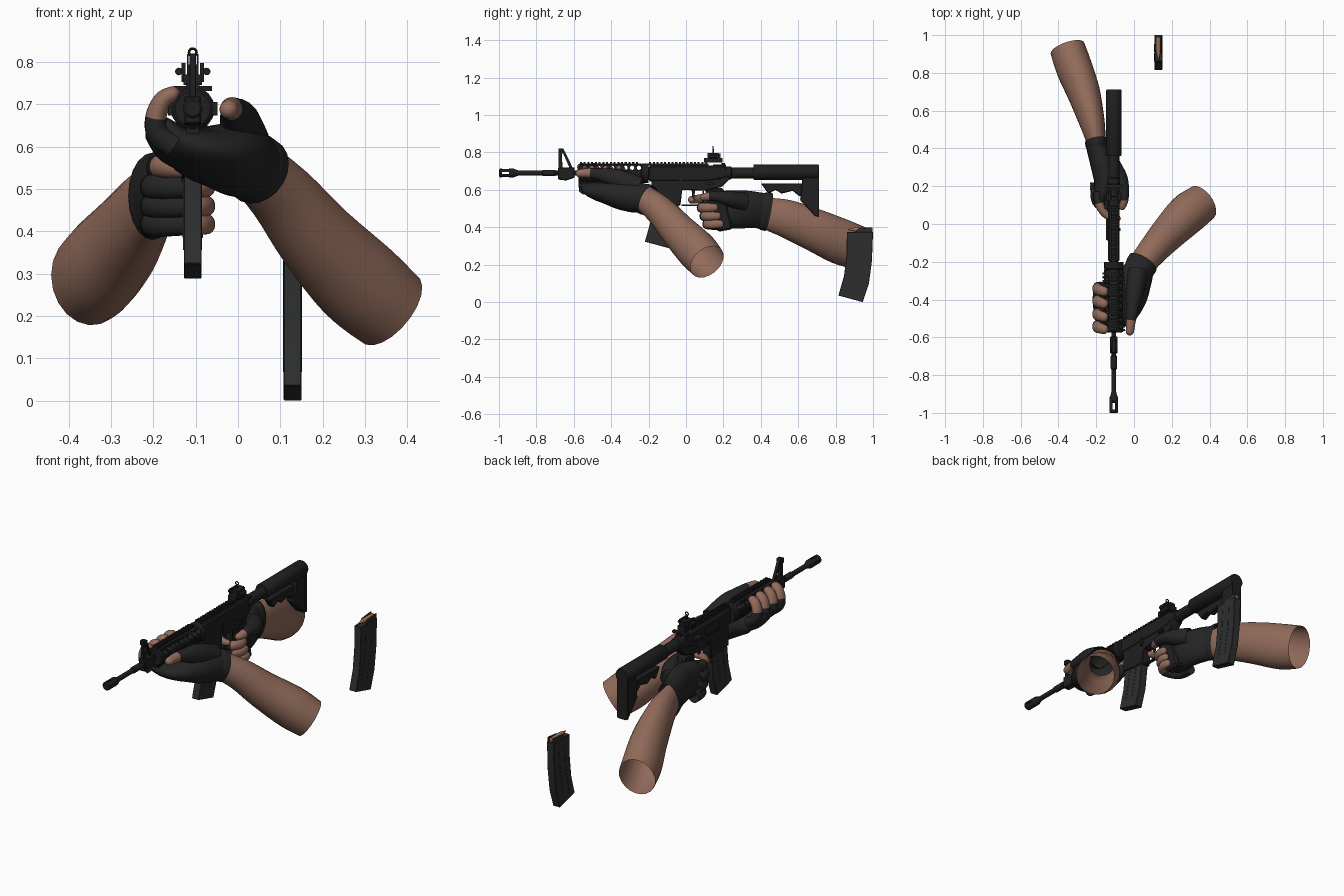
import bpy, bmesh, math
from mathutils import Vector, Matrix

start_cube = bpy.data.objects.get("Cube")
if start_cube:
    bpy.data.objects.remove(start_cube, do_unlink=True)

GUN_X = -.107   # centre plane of the rifle
BORE_Z = .69    # height of the barrel axis


def material(name, red, green, blue):
    mat = bpy.data.materials.new(name)
    mat.use_nodes = True
    colour = (red, green, blue, 1)
    mat.diffuse_color = colour
    mat.node_tree.nodes["Principled BSDF"].inputs["Base Color"].default_value = colour
    return mat


SKIN = material("skin brown", .29, .15, .105)
GLOVE = material("glove black", .018, .018, .019)
METAL = material("gunmetal black", .014, .014, .015)
MAGAZINE = material("magazine grey", .026, .027, .027)
BRASS = material("cartridge copper", .33, .16, .085)


def finish(name, bm, mats, angle=35):
    bmesh.ops.recalc_face_normals(bm, faces=bm.faces)
    mesh = bpy.data.meshes.new(name)
    bm.to_mesh(mesh)
    bm.free()
    for mat in mats:
        mesh.materials.append(mat)
    obj = bpy.data.objects.new(name, mesh)
    bpy.context.collection.objects.link(obj)
    bpy.ops.object.select_all(action='DESELECT')
    obj.select_set(True)
    bpy.context.view_layer.objects.active = obj
    bpy.ops.object.shade_smooth_by_angle(angle=math.radians(angle))
    return obj


def boxes(name, items, mat=METAL):
    """Boxes given as x, y, z centre (x from the gun plane) and full sizes."""
    bm = bmesh.new()
    for x, y, z, sx, sy, sz in items:
        place = Matrix.Translation((GUN_X + x, y, z)) @ Matrix.Diagonal((sx, sy, sz, 1))
        bmesh.ops.create_cube(bm, size=1, matrix=place)
    return finish(name, bm, [mat])


def prism(name, profile, half_width, mat=METAL, x=GUN_X, bevel=.004):
    """Side profile of y, z points extruded across x."""
    bm = bmesh.new()
    face = bm.faces.new([bm.verts.new((x - half_width, y, z)) for y, z in profile])
    out = bmesh.ops.extrude_face_region(bm, geom=[face])
    moved = [v for v in out["geom"] if isinstance(v, bmesh.types.BMVert)]
    bmesh.ops.translate(bm, verts=moved, vec=(2 * half_width, 0, 0))
    if bevel:
        bmesh.ops.bevel(bm, geom=bm.edges[:], offset=bevel, segments=1, affect='EDGES')
    return finish(name, bm, [mat])


def turned(name, profile, x=0, z=BORE_Z, sides=20, mat=METAL):
    """Round part along y from y, radius points."""
    bm = bmesh.new()
    rings = []
    for y, r in profile:
        rings.append([bm.verts.new((GUN_X + x + r * math.cos(a), y, z + r * math.sin(a)))
                      for a in (math.tau * i / sides for i in range(sides))])
    skin_rings(bm, rings)
    bm.faces.new(rings[0])
    bm.faces.new(rings[-1])
    return finish(name, bm, [mat])


def skin_rings(bm, rings, split=None):
    for j, (low, high) in enumerate(zip(rings, rings[1:])):
        for i in range(len(low)):
            k = (i + 1) % len(low)
            face = bm.faces.new((low[i], low[k], high[k], high[i]))
            face.material_index = int(split is not None and j >= split)


def loft(name, stations, side, mats, split=None, tip=True, steps=4, sides=20):
    """Smooth limb through x, y, z, half width, half depth stations."""
    pts = [Vector(s) for s in stations]
    path = []
    for i in range(len(pts) - 1):
        a, b = pts[max(i - 1, 0)], pts[i]
        c, d = pts[i + 1], pts[min(i + 2, len(pts) - 1)]
        for k in range(steps):
            t = k / steps
            path.append(b + (c - a) * (t / 2) + (a * 2 - b * 5 + c * 4 - d) * (t * t / 2)
                        + (b * 3 - a - c * 3 + d) * (t ** 3 / 2))
    path.append(pts[-1])
    if tip:     # rounded end
        last, ahead = path[-1], (path[-1] - path[-2]).to_3d().normalized()
        for angle in (30, 55, 75, 88):
            s, c = math.sin(math.radians(angle)), math.cos(math.radians(angle))
            spot = last.to_3d() + ahead * min(last[3], last[4]) * s
            path.append(Vector((*spot, last[3] * c, last[4] * c)))
    bm = bmesh.new()
    rings = []
    for i, p in enumerate(path):
        along = (path[min(i + 1, len(path) - 1)] - path[max(i - 1, 0)]).to_3d().normalized()
        u = Vector(side)
        u = (u - along * u.dot(along)).normalized()
        v = along.cross(u)
        rings.append([bm.verts.new(p.to_3d() + u * p[3] * math.cos(a) + v * p[4] * math.sin(a))
                      for a in (math.tau * k / sides for k in range(sides))])
    skin_rings(bm, rings, None if split is None else split * steps)
    if tip:
        bm.faces.new(rings[-1])
    return finish(name, bm, mats, 60)


def cut(obj, cutter):
    mod = obj.modifiers.new("cut", 'BOOLEAN')
    mod.object, mod.operation, mod.solver = cutter, 'DIFFERENCE', 'EXACT'
    bpy.context.view_layer.objects.active = obj
    bpy.ops.object.modifier_apply(modifier=mod.name)
    bpy.data.objects.remove(cutter, do_unlink=True)


# Barrel and slotted flash hider
turned("barrel", [(-.9, .013), (-.77, .013), (-.765, .017), (-.7, .017), (-.695, .013), (-.55, .013)])
hider = turned("flash_hider", [(-1, .018), (-.995, .023), (-.92, .023), (-.9, .015), (-.89, .013)])
cut(hider, boxes("slot_cutter", [(0, -.965, BORE_Z, .1, .035, .012)]))
cut(hider, boxes("slot_cutter", [(0, -.965, BORE_Z, .012, .035, .1)]))

# Handguard with cooling holes and four toothed rails
guard = turned("handguard", [(-.575, .042), (-.57, .048), (-.24, .048), (-.235, .052), (-.2, .052)], sides=16)
bm = bmesh.new()
for i in range(9):
    spot = Matrix.Translation((GUN_X, -.54 + i * .036, .718)) @ Matrix.Rotation(math.pi / 2, 4, 'Y')
    bmesh.ops.create_cone(bm, cap_ends=True, segments=12, radius1=.0115, radius2=.0115, depth=.2, matrix=spot)
cut(guard, finish("hole_cutter", bm, [METAL]))


def rail(name, y_start, y_end, dx, dz):
    """Rail on the side of the bore pointed to by dx, dz."""
    def bar(y, length, reach, wide, tall):
        return (dx * reach, y, BORE_Z + dz * reach,
                tall if dx else wide, length, wide if dx else tall)
    items = [bar((y_start + y_end) / 2, y_end - y_start, .045, .026, .012)]
    count = int((y_end - y_start) / .02)
    items += [bar(y_start + .008 + i * .02, .011, .053, .032, .012) for i in range(count)]
    boxes(name, items)


for side_name, dx, dz in (("top", 0, 1), ("bottom", 0, -1), ("left", 1, 0), ("right", -1, 0)):
    rail(side_name + "_rail", -.57, -.24, dx, dz)
rail("receiver_rail", -.2, .12, 0, 1)

# Front sight tower
prism("front_sight_post", [(-.682, .82), (-.664, .82), (-.66, .7), (-.682, .7)], .008, bevel=.001)
prism("front_sight_brace", [(-.668, .82), (-.655, .82), (-.597, .7), (-.615, .7)], .008, bevel=.001)
prism("gas_block", [(-.685, .72), (-.595, .72), (-.595, .665), (-.64, .65), (-.685, .655)], .02)
boxes("front_sight_ears", [(s * .012, -.67, .807, .004, .025, .025) for s in (-1, 1)])

# Receiver
prism("upper_receiver", [(-.2, .73), (.2, .73), (.22, .715), (.22, .665), (.12, .645), (-.2, .645)], .03, bevel=.008)
prism("lower_receiver", [(-.185, .66), (-.185, .53), (-.03, .515), (-.02, .6), (.1, .595),
                         (.19, .615), (.235, .66), (.235, .7), (.2, .7), (.18, .66)], .027)
boxes("trigger_guard", [(0, .035, .517, .016, .12, .008), (0, .092, .555, .016, .008, .08)])
prism("trigger", [(.03, .6), (.05, .6), (.043, .56), (.032, .532), (.026, .535), (.033, .56)], .005, bevel=0)
boxes("ejection_port", [(-.03, -.03, .69, .008, .12, .04), (-.034, -.03, .667, .012, .11, .008)])
turned("forward_assist", [(.08, .012), (.13, .014), (.135, .01)], x=-.036, z=.685, sides=12)
boxes("controls", [(.03, .13, .635, .012, .04, .01), (-.03, .13, .635, .012, .04, .01),
                   (-.03, .0, .62, .012, .025, .016), (.03, -.03, .645, .01, .016, .05)])
boxes("charging_handle", [(0, .2, .738, .09, .018, .012), (0, .18, .73, .022, .07, .012)])

# Rear sight with ring aperture and adjusting knobs
boxes("rear_sight", [(0, .145, .758, .044, .1, .025), (0, .155, .78, .028, .06, .03),
                     (-.022, .145, .775, .01, .06, .045), (.022, .145, .775, .01, .06, .045),
                     (0, .145, .805, .008, .008, .026)])
for knob_x in (-.033, .033):
    turned("sight_knob", [(.125, .009), (.165, .009)], x=knob_x, z=.778, sides=12)
bpy.ops.mesh.primitive_torus_add(location=(GUN_X, .145, .823), rotation=(math.pi / 2, 0, 0),
                                 major_radius=.009, minor_radius=.003, major_segments=16, minor_segments=6)
ring = bpy.context.object
ring.name = "rear_sight_ring"
ring.data.materials.append(METAL)

# Buffer tube and stock
turned("buffer_tube", [(.2, .034), (.24, .034), (.245, .029), (.4, .029)])
turned("stock_tube", [(.36, .038), (.365, .041), (.705, .041), (.712, .038)], z=.695, sides=24)
prism("stock_strut", [(.4, .635), (.66, .635), (.66, .55), (.6, .57), (.57, .595), (.51, .58),
                      (.48, .6), (.44, .58)], .018)
prism("stock_butt", [(.625, .69), (.712, .71), (.712, .455), (.69, .458), (.61, .545)], .026)
boxes("butt_pad", [(0, .705, .58, .06, .014, .24)])

# Pistol grip
prism("pistol_grip", [(.1, .61), (.2, .61), (.25, .39), (.17, .375), (.13, .48)], .024, bevel=.01)


# Magazines, one fitted and one spare
def magazine(name, x, dy, dz):
    outline = [(.86, .375), (.858, .25), (.845, .14), (.815, .035),
               (.945, 0), (.978, .1), (.994, .22), (1, .375)]
    prism(name, [(y + dy, z + dz) for y, z in outline], .021, MAGAZINE, x, .002)
    for shift in (.04, .09):
        rib = [(.856 + shift, .33), (.85 + shift, .22), (.82 + shift, .07),
               (.828 + shift, .068), (.858 + shift, .22), (.864 + shift, .33)]
        prism(name + "_rib", [(y + dy, z + dz) for y, z in rib], .0225, MAGAZINE, x, 0)
    for s in (-1, 1):
        lip = [(.9, .37), (.998, .37), (.998, .4), (.92, .392)]
        prism(name + "_lip", [(y + dy, z + dz) for y, z in lip], .003, MAGAZINE, x + s * .0165, 0)
    turned(name + "_cartridge", [(.865 + dy, .002), (.89 + dy, .008), (.91 + dy, .012), (.99 + dy, .012)],
           x=x - GUN_X, z=.388 + dz, sides=12, mat=BRASS)


magazine("fitted_magazine", GUN_X, -1.035, .288)
magazine("spare_magazine", .129, 0, 0)

# Forearms, open at the elbow
loft("right_forearm", [(-.193, .4, .488, .045, .075), (-.205, .46, .468, .055, .09), (-.225, .55, .442, .069, .102),
                       (-.268, .7, .38, .088, .114), (-.318, .83, .322, .097, .122), (-.352, .93, .288, .094, .115)],
     (1, 0, 0), [SKIN], tip=False)
loft("left_forearm", [(.01, -.25, .575, .066, .066), (.1, -.14, .49, .08, .08), (.185, -.045, .385, .095, .095),
                      (.285, .055, .28, .109, .109), (.36, .112, .215, .102, .102)],
     (1, -1, 0), [SKIN], tip=False)

# Left hand: palm under the handguard, thumb along its left side, fingers around its right side
loft("left_glove_palm", [(.04, -.215, .55, .08, .08), (.03, -.235, .556, .079, .08), (.005, -.29, .565, .093, .085),
                         (-.035, -.36, .578, .115, .078), (-.09, -.42, .587, .13, .056),
                         (-.15, -.44, .604, .125, .044), (-.185, -.44, .635, .115, .032)],
     (.2, -1, .1), [GLOVE])
loft("left_glove_cuff", [(.048, -.203, .543, .083, .083), (.033, -.227, .554, .083, .083)], (1, -1, 0), [GLOVE])
loft("left_thumb", [(.02, -.25, .61, .055, .058), (.005, -.36, .655, .048, .055), (-.008, -.45, .68, .034, .036),
                    (-.016, -.51, .69, .026, .027), (-.022, -.568, .688, .022, .022)],
     (1, 0, 0), [GLOVE, SKIN], split=3)
for finger, y in (("index", -.54), ("middle", -.475), ("ring", -.405), ("little", -.34)):
    loft("left_" + finger + "_finger",
         [(-.15, y, .6, .033, .03), (-.188, y, .63, .034, .028), (-.194, y - .005, .67, .031, .025),
          (-.178, y - .012, .708, .028, .023), (-.156, y - .018, .724, .025, .019)],
         (0, 1, 0), [GLOVE, SKIN], split=2)

# Right hand: palm behind the grip, fingers around its front, index at the trigger
loft("right_glove_palm", [(-.202, .44, .482, .056, .102), (-.195, .4, .489, .056, .096), (-.17, .33, .495, .064, .1),
                          (-.15, .25, .495, .066, .102), (-.162, .18, .495, .05, .097), (-.175, .13, .495, .035, .084)],
     (1, 0, 0), [GLOVE])
loft("right_glove_cuff", [(-.203, .442, .482, .058, .104), (-.197, .415, .487, .059, .102)], (1, 0, 0), [GLOVE])
loft("right_thumb", [(-.12, .31, .535, .05, .05), (-.078, .24, .55, .042, .045), (-.058, .18, .562, .03, .032),
                     (-.054, .125, .565, .024, .024), (-.062, .092, .56, .018, .018)],
     (0, 0, 1), [GLOVE, SKIN], split=3)
loft("right_index_finger", [(-.19, .17, .55, .032, .027), (-.185, .11, .553, .027, .024), (-.158, .06, .55, .024, .021),
                            (-.118, .03, .547, .02, .018), (-.085, .03, .545, .016, .015)],
     (0, 0, 1), [GLOVE, SKIN], split=1)
for finger, y, z in (("middle", 0, .505), ("ring", .015, .46), ("little", .03, .417)):
    loft("right_" + finger + "_finger",
         [(-.2, y + .19, z, .032, .032), (-.195, y + .12, z, .031, .029), (-.15, y + .085, z, .028, .024),
          (-.1, y + .083, z, .025, .021), (-.074, y + .12, z, .024, .019), (-.074, y + .155, z, .021, .017)],
         (0, 0, 1), [GLOVE, SKIN], split=3)
